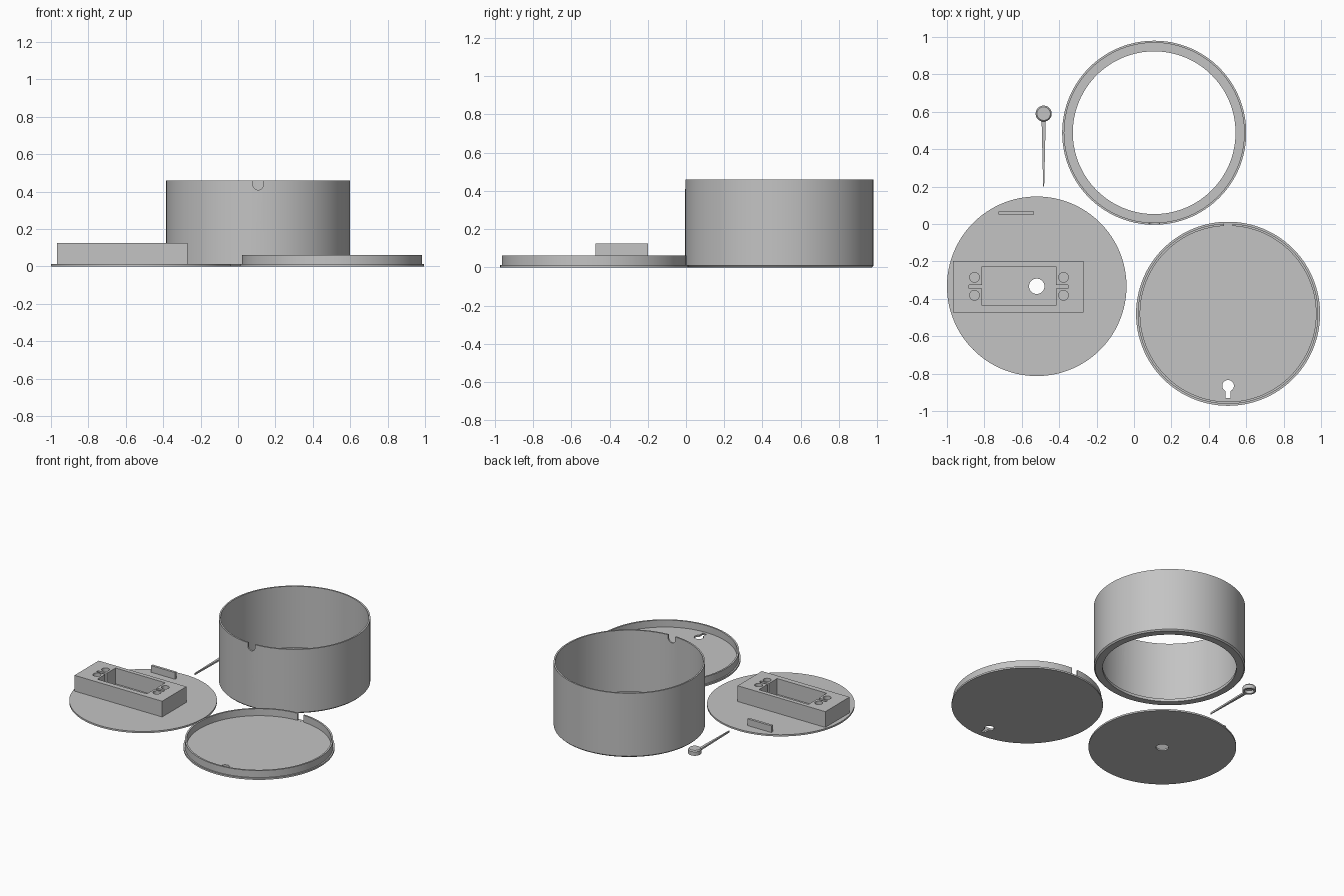
import bpy, bmesh, math
from mathutils import Matrix

if "Cube" in bpy.data.objects:
    bpy.data.objects.remove(bpy.data.objects["Cube"])

grey = bpy.data.materials.new("plain grey")
grey.use_nodes = True
GREY = (0.55, 0.55, 0.55, 1)
grey.diffuse_color = GREY
grey.node_tree.nodes["Principled BSDF"].inputs["Base Color"].default_value = GREY


def finish(bm, name):
    bmesh.ops.recalc_face_normals(bm, faces=bm.faces[:])
    mesh = bpy.data.meshes.new(name)
    bm.to_mesh(mesh)
    bm.free()
    mesh.materials.append(grey)
    ob = bpy.data.objects.new(name, mesh)
    bpy.context.collection.objects.link(ob)
    return ob


def lathe(name, centre, profile, closed=False, steps=128):
    """Spin an (r, z) profile around a vertical axis."""
    bm = bmesh.new()
    vs = [bm.verts.new((r, 0, z)) for r, z in profile]
    es = [bm.edges.new(p) for p in zip(vs, vs[1:])]
    if closed:
        es.append(bm.edges.new((vs[-1], vs[0])))
    bmesh.ops.spin(bm, geom=vs + es, axis=(0, 0, 1), cent=(0, 0, 0),
                   angle=math.tau, steps=steps, use_merge=True)
    bmesh.ops.remove_doubles(bm, verts=bm.verts[:], dist=0.00005)
    bmesh.ops.translate(bm, verts=bm.verts[:], vec=(*centre, 0))
    return finish(bm, name)


def box(name, x0, x1, y0, y1, z0, z1):
    bm = bmesh.new()
    bmesh.ops.create_cube(bm, size=1)
    for v in bm.verts:
        v.co.x = x1 if v.co.x > 0 else x0
        v.co.y = y1 if v.co.y > 0 else y0
        v.co.z = z1 if v.co.z > 0 else z0
    return finish(bm, name)


def rod(name, r, z0, z1, x, y):
    return lathe(name, (x, y), [(0, z0), (r, z0), (r, z1), (0, z1)], steps=32)


def cut(ob, *cutters):
    """Subtract the cutters, then drop them."""
    bpy.context.view_layer.objects.active = ob
    for c in cutters:
        mod = ob.modifiers.new("cut", 'BOOLEAN')
        mod.operation = 'DIFFERENCE'
        mod.solver = 'EXACT'
        mod.object = c
        bpy.ops.object.modifier_apply(modifier=mod.name)
        bpy.data.objects.remove(c)


def smooth(ob):
    bpy.ops.object.select_all(action='DESELECT')
    ob.select_set(True)
    bpy.context.view_layer.objects.active = ob
    bpy.ops.object.shade_smooth_by_angle(angle=math.radians(30))


# Case wall with an inward lip at the bottom and a round notch at the front
CX, CY, R = 0.108, 0.488, 0.492
case = lathe("case_ring", (CX, CY),
             [(0.435, 0), (R - 0.009, 0), (R, 0.009), (R, 0.46),
              (0.481, 0.46), (0.481, 0.02), (0.435, 0.02)], closed=True)
notch = rod("notch_cutter", 0.028, -0.05, 0.05, 0, 0)
notch.data.transform(Matrix.Translation((CX, 0, 0.437)) @ Matrix.Rotation(math.pi / 2, 4, 'X'))
cut(case, notch, box("notch_top_cutter", CX - 0.028, CX + 0.028, -0.05, 0.05, 0.437, 0.5))

# Back cover: base plate, raised rim with a gap, keyhole for hanging
LX, LY = 0.503, -0.48
cover = lathe("back_cover", (LX, LY),
              [(0, 0), (R, 0), (R, 0.012), (0.482, 0.012), (0.482, 0.062),
               (0.47, 0.062), (0.47, 0.012), (0, 0.012)])
cut(cover,
    box("gap_cutter", LX - 0.023, LX + 0.023, -0.05, 0.05, 0.0125, 0.1),
    rod("keyhole_cutter", 0.031, -0.1, 0.1, LX, -0.865),
    box("keyhole_slot_cutter", LX - 0.014, LX + 0.014, -0.93, -0.865, -0.1, 0.1))

# Dial plate with a centre hole
DX, DY = -0.52, -0.333
dial = lathe("dial_plate", (DX, DY), [(0, 0), (0.48, 0), (0.48, 0.012), (0, 0.012)])
cut(dial, rod("shaft_cutter", 0.041, -0.1, 0.1, DX, DY))

# Motor housing: pocket, cable slots and four screw holes
housing = box("motor_housing", -0.967, -0.271, -0.473, -0.198, 0.012, 0.125)
MX = -0.615
cutters = [box("pocket_cutter", -0.812, -0.418, -0.436, -0.228, -0.1, 0.2),
           box("slot_cutter", -0.882, -0.352, -0.346, -0.326, -0.1, 0.2)]
for sx in (-1, 1):
    for sy in (-1, 1):
        cutters.append(rod("screw_cutter", 0.026, -0.1, 0.2,
                           MX + sx * 0.238, DY + sy * 0.048))
cut(housing, *cutters)

# Small upright tab on the dial plate
box("dial_tab", -0.725, -0.535, 0.05, 0.068, 0.01, 0.06)

# Pointer: hollow hub and tapered needle
PX, PY = -0.483, 0.59
hub = lathe("pointer_hub", (PX, PY),
            [(0, 0.022), (0.03, 0.022), (0.03, 0), (0.043, 0),
             (0.043, 0.028), (0.036, 0.036), (0, 0.036)], steps=48)
needle = box("pointer_needle", PX - 0.011, PX + 0.011, 0.2, 0.555, 0, 0.012)
for v in needle.data.vertices:
    if v.co.y < 0.3:
        v.co.x = PX + (v.co.x - PX) * 0.25

for ob in (case, cover, dial, housing, hub):
    smooth(ob)
